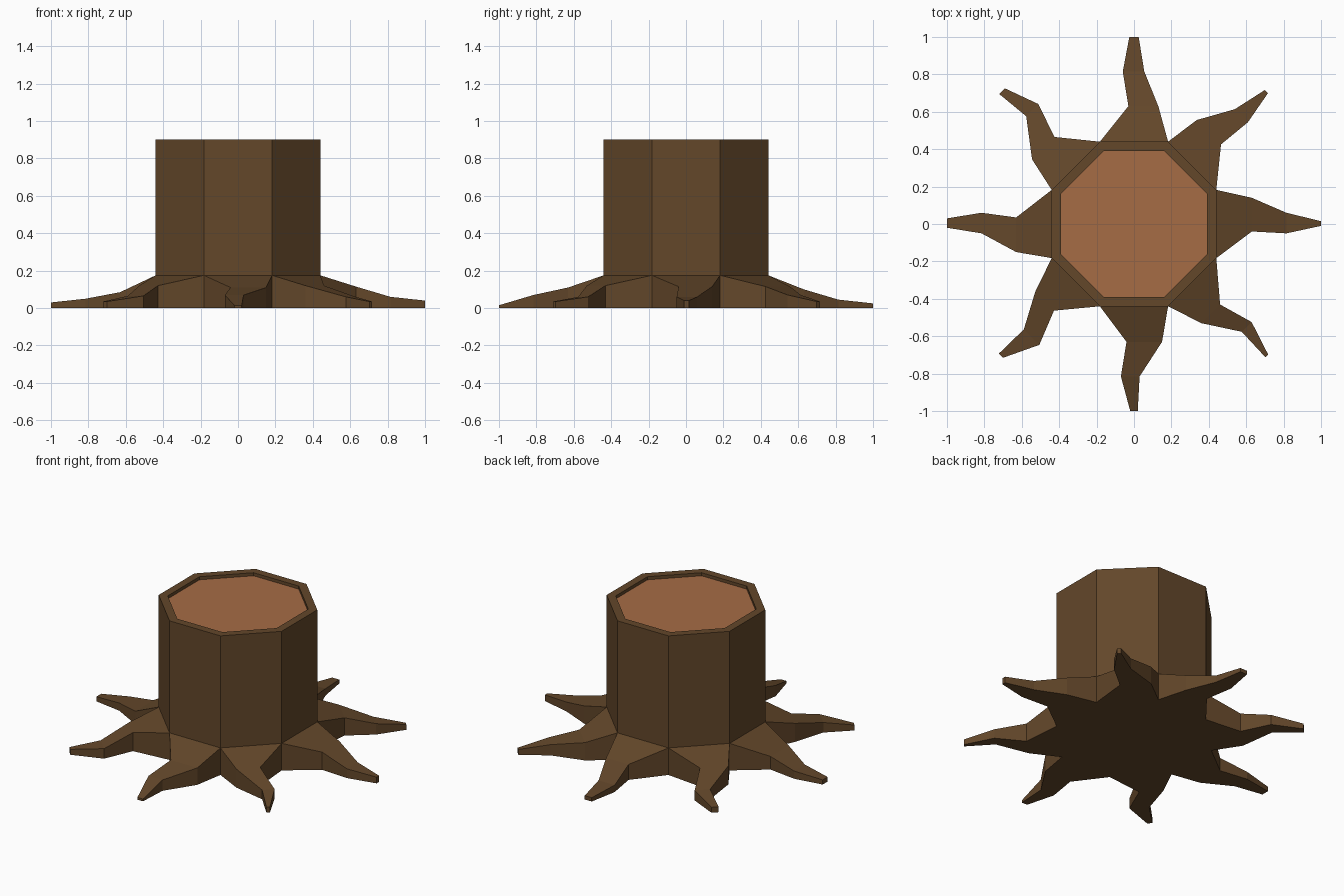
import bpy, bmesh, math

if "Cube" in bpy.data.objects:
    bpy.data.objects.remove(bpy.data.objects["Cube"])

APO, HALF = 0.44, 0.182          # octagon apothem and half side
Z_ROOT, Z_TOP, RECESS = 0.175, 0.9, 0.02
DIST = (0.63, 0.815, 1.0)        # root stations measured from the centre

# Per root, counter-clockwise from +x: (left offset, right offset, height) at each station
ROOTS = [
    ((.14, -.04, .115), (.06, -.05, .06), (.015, -.01, .04)),
    ((.156, -.028, .115), (.053, -.046, .07), (.012, -.012, .035)),
    ((.03, -.13, .10), (.06, -.055, .045), (.025, -.025, .025)),
    ((.141, -.028, .12), (.0, -.092, .065), (.018, -.025, .035)),
    ((.15, -.035, .085), (.05, -.06, .05), (.02, -.03, .03)),
    ((.025, -.117, .12), (.099, -.018, .065), (.011, -.021, .035)),
    ((.15, -.04, .11), (.03, -.07, .07), (.02, -.02, .015)),
    ((.021, -.12, .12), (.074, .0, .06), (.014, -.007, .035)),
]


def material(name, rgb):
    m = bpy.data.materials.new(name)
    m.diffuse_color = (*rgb, 1)
    m.use_nodes = True
    m.node_tree.nodes["Principled BSDF"].inputs["Base Color"].default_value = m.diffuse_color
    return m


def finish(bm, name, mat):
    bmesh.ops.recalc_face_normals(bm, faces=bm.faces)
    me = bpy.data.meshes.new(name)
    bm.to_mesh(me)
    bm.free()
    me.materials.append(mat)
    bpy.context.collection.objects.link(bpy.data.objects.new(name, me))


def octagon(bm, apothem, z):
    r = apothem / math.cos(math.pi / 8)
    return [bm.verts.new((r * math.cos(a), r * math.sin(a), z))
            for a in ((i - 0.5) * math.pi / 4 for i in range(8))]


def bridge(bm, a, b):
    for i in range(8):
        j = (i + 1) % 8
        bm.faces.new((a[i], a[j], b[j], b[i]))


# Bark: trunk wall, rim and inner lip
bm = bmesh.new()
ground = octagon(bm, APO, 0)
flare = octagon(bm, APO, Z_ROOT)
rim = octagon(bm, APO, Z_TOP)
lip = octagon(bm, APO - 0.05, Z_TOP)
inner = octagon(bm, APO - 0.05, Z_TOP - RECESS)
for a, b in ((flare, rim), (rim, lip), (lip, inner)):
    bridge(bm, a, b)
bm.faces.new(ground)

# Roots: one tapering crooked branch from each trunk side
for i, stations in enumerate(ROOTS):
    ang = i * math.pi / 4
    c, s = math.cos(ang), math.sin(ang)
    j = (i + 1) % 8
    prev = (flare[j], flare[i], ground[i], ground[j])
    for d, (left, right, h) in zip(DIST, stations):
        ring = [bm.verts.new((d * c - o * s, d * s + o * c, z))
                for o, z in ((left, h), (right, h), (right, 0), (left, 0))]
        for k in range(4):
            n = (k + 1) % 4
            bm.faces.new((prev[k], prev[n], ring[n], ring[k]))
        prev = ring
    bm.faces.new(prev)
finish(bm, "bark_and_roots", material("bark", (0.125, 0.063, 0.023)))

# Cut wood surface, slightly sunk inside the rim
bm = bmesh.new()
bm.faces.new(octagon(bm, APO - 0.05, Z_TOP - RECESS))
finish(bm, "cut_wood_top", material("cut_wood", (0.38, 0.15, 0.06)))
